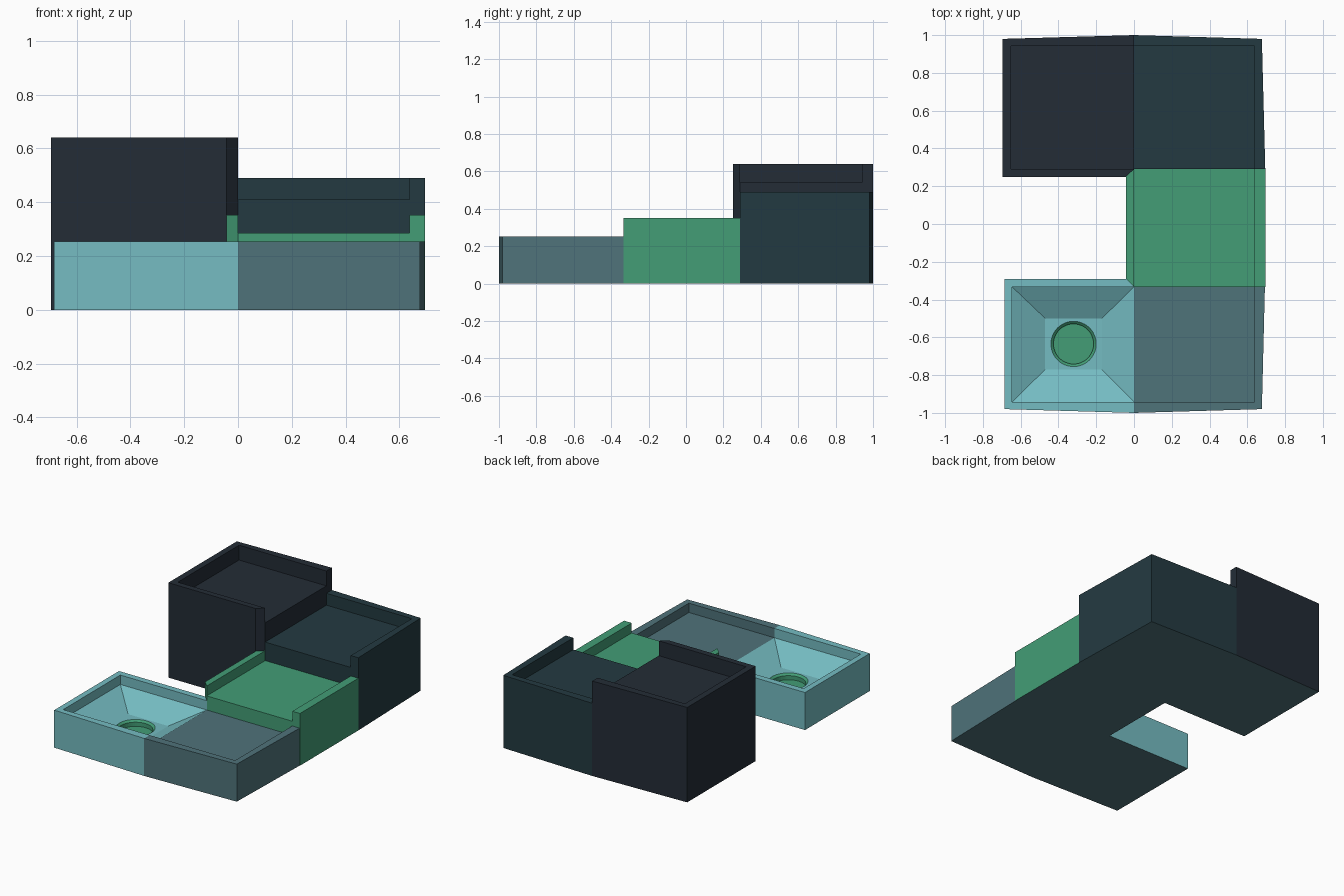
import bpy, bmesh, math

if "Cube" in bpy.data.objects:
    bpy.data.objects.remove(bpy.data.objects["Cube"])


def make_mat(name, rgb):
    m = bpy.data.materials.new(name)
    lin = [((c / 255 + 0.055) / 1.055) ** 2.4 for c in rgb]
    m.diffuse_color = (*lin, 1)
    m.use_nodes = True
    m.node_tree.nodes["Principled BSDF"].inputs["Base Color"].default_value = m.diffuse_color
    return m


NAVY = make_mat("dark navy", (35, 44, 54))
TEAL = make_mat("deep teal", (35, 58, 65))
GREEN = make_mat("green", (67, 157, 118))
SLATE = make_mat("slate blue", (79, 115, 122))
AQUA = make_mat("light aqua", (117, 188, 194))


def face(bm, pts, mat=0):
    f = bm.faces.new([bm.verts.new(p) for p in pts])
    f.material_index = mat


def strip(bm, path, z0, z1):
    for a, b in zip(path, path[1:]):
        face(bm, [(*a, z0), (*b, z0), (*b, z1), (*a, z1)])


def basin(name, walls, rim, floor, mat, floor_builder=None):
    """One step: walls are (outer path, inner path) pairs in order round the
    floor; the gaps between them are open. An empty outer path is a bare corner."""
    bm = bmesh.new()
    plan, foot = [], []
    for outer, inner in walls:
        plan += inner
        foot += [inner[0]] + outer + ([inner[-1]] if outer else [])
        if outer:
            face(bm, [(*p, rim) for p in outer + inner[::-1]])
            strip(bm, outer, 0, rim)
            strip(bm, inner, floor, rim)
            for o, i in ((outer[0], inner[0]), (outer[-1], inner[-1])):
                if o != i:
                    face(bm, [(*o, 0), (*i, 0), (*i, floor), (*i, rim), (*o, rim)])
    # open ends below the floor
    for k in range(len(walls)):
        a, b = walls[k][1][-1], walls[(k + 1) % len(walls)][1][0]
        strip(bm, [a, b], 0, floor)
    # underside and floor
    face(bm, [(*p, 0) for p in foot], 1)
    if floor_builder:
        floor_builder(bm, plan, floor)
    else:
        face(bm, [(*p, floor) for p in plan])
    bmesh.ops.remove_doubles(bm, verts=bm.verts, dist=1e-5)
    bmesh.ops.recalc_face_normals(bm, faces=bm.faces)
    me = bpy.data.meshes.new(name)
    bm.to_mesh(me)
    bm.free()
    for m in (mat, SLATE, GREEN):
        me.materials.append(m)
    ob = bpy.data.objects.new(name, me)
    bpy.context.collection.objects.link(ob)
    return ob


def funnel(bm, plan, z):
    """Sloped floor running down to a round green drain."""
    cx, cy, low, n = -0.32, -0.635, 0.10, 48
    sq = [(cx + sx * 0.15, cy + sy * 0.135) for sx, sy in ((1, 1), (-1, 1), (-1, -1), (1, -1))]

    def ring(r, h):
        return [(cx + r * math.cos(math.pi / 4 + 2 * math.pi * i / n),
                 cy + r * math.sin(math.pi / 4 + 2 * math.pi * i / n), h) for i in range(n)]

    rings = [ring(0.12, low), ring(0.106, low - 0.012), ring(0.106, low - 0.04)]
    for i in range(4):
        j = (i + 1) % 4
        face(bm, [(*plan[i], z), (*plan[j], z), (*sq[j], low), (*sq[i], low)])
        arc = [rings[0][(i * n // 4 + k) % n] for k in range(n // 4 + 1)]
        face(bm, [(*sq[i], low), (*sq[j], low)] + arc[::-1])
    for a, b in zip(rings, rings[1:]):
        for i in range(n):
            j = (i + 1) % n
            face(bm, [a[i], a[j], b[j], b[i]], 2)
    face(bm, rings[-1], 2)


# Highest step, back left
basin("top_basin", [([(0, 1), (-.695, .98), (-.695, .25), (-.043, .25)],
                     [(0, .942), (-.652, .942), (-.652, .29), (0, .29)])], .64, .54, NAVY)

# Second step, back right
basin("upper_basin", [([(.695, .29), (.677, .98), (0, 1)],
                       [(.638, .29), (.638, .942), (0, .942)]),
                      ([], [(0, .29)])], .49, .41, TEAL)

# Middle channel with a wall on each side
basin("middle_channel", [([(.695, -.333), (.695, .29)], [(.638, -.333), (.638, .29)]),
                         ([(-.043, .25), (-.043, -.29)], [(0, .29), (0, -.333)])],
      .352, .285, GREEN)

# Lower step, front right
basin("lower_basin", [([(0, -1), (.677, -.98), (.693, -.333)],
                       [(0, -.942), (.638, -.942), (.638, -.333)]),
                      ([], [(0, -.333)])], .253, .19, SLATE)

# Drain basin, front left
basin("drain_basin", [([(-.043, -.29), (-.685, -.29), (-.685, -.98), (0, -1)],
                       [(0, -.333), (-.645, -.333), (-.645, -.942), (0, -.942)])],
      .253, .19, AQUA, funnel)
